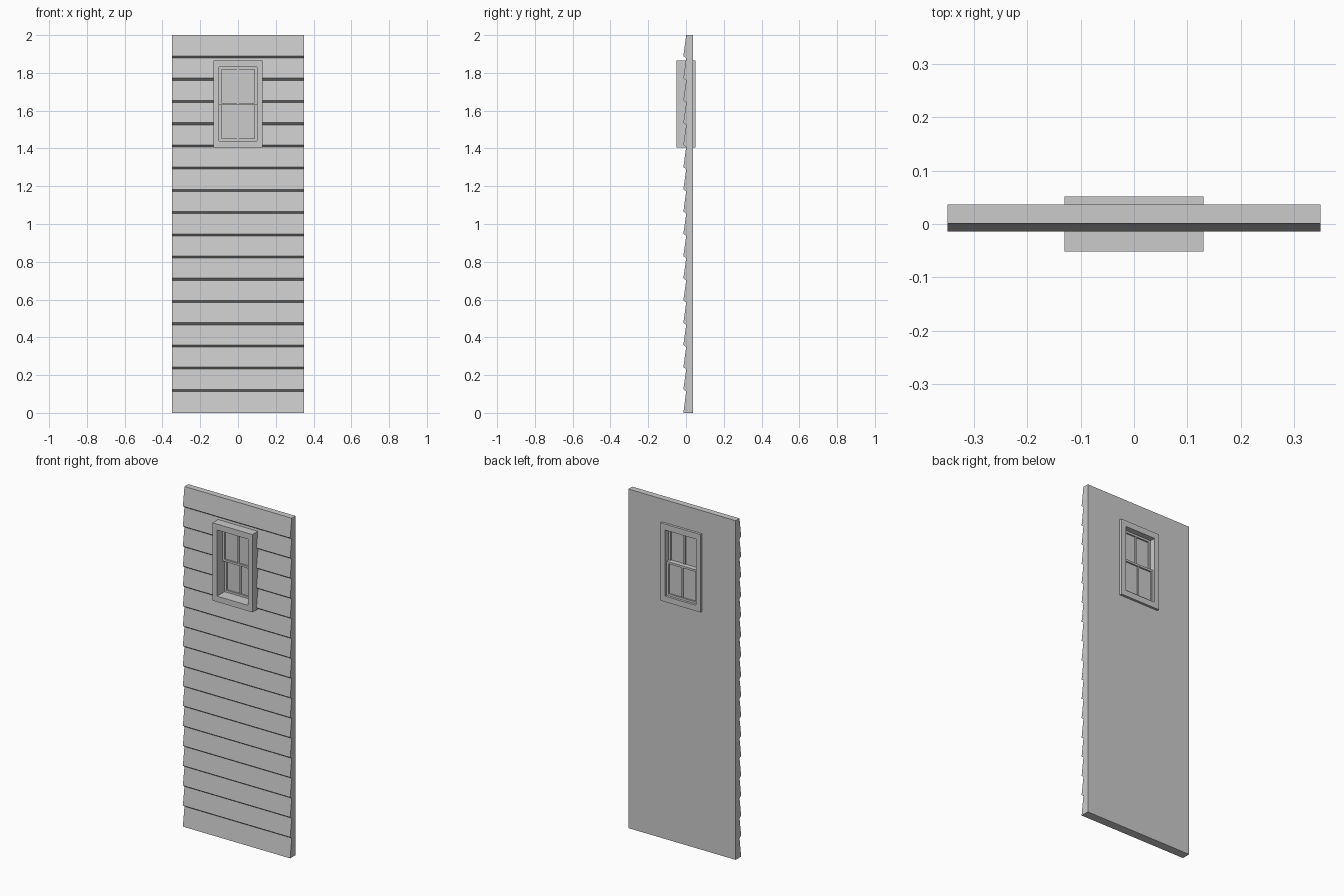
import bpy, bmesh

if "Cube" in bpy.data.objects:
    bpy.data.objects.remove(bpy.data.objects["Cube"])


def mesh_object(name, bm):
    bmesh.ops.recalc_face_normals(bm, faces=bm.faces)
    me = bpy.data.meshes.new(name)
    bm.to_mesh(me)
    bm.free()
    ob = bpy.data.objects.new(name, me)
    bpy.context.collection.objects.link(ob)
    return ob


def box(bm, x0, x1, y0, y1, z0, z1):
    v = bmesh.ops.create_cube(bm, size=1)["verts"]
    bmesh.ops.scale(bm, vec=(x1 - x0, y1 - y0, z1 - z0), verts=v)
    bmesh.ops.translate(bm, vec=((x0 + x1) / 2, (y0 + y1) / 2, (z0 + z1) / 2), verts=v)


def box_object(name, *dims):
    bm = bmesh.new()
    box(bm, *dims)
    return mesh_object(name, bm)


def ring_object(name, outer, inner, y0, y1):
    """Rectangular frame; outer and inner are (half width, bottom, top)."""
    bm = bmesh.new()
    loops = []
    for y in (y0, y1):
        for h, b, t in (outer, inner):
            loops.append([bm.verts.new((x, y, z)) for x, z in ((-h, b), (h, b), (h, t), (-h, t))])
    fo, fi, bo, bi = loops
    for a, b in ((fo, fi), (fi, bi), (bi, bo), (bo, fo)):
        for i in range(4):
            j = (i + 1) % 4
            bm.faces.new((a[i], a[j], b[j], b[i]))
    return mesh_object(name, bm)


# Clapboard wall: sawtooth profile extruded across the width
BOARDS, HALF_W, BACK, INNER, TIP = 17, 0.35, 0.037, 0.001, -0.014
pitch = 2.0 / BOARDS
profile = [(BACK, 2.0), (BACK, 0.0), (TIP, 0.0)]
for k in range(1, BOARDS):
    profile += [(INNER, k * pitch - 0.004), (TIP, k * pitch + 0.007)]
profile.append((INNER, 2.0))
bm = bmesh.new()
face = bm.faces.new([bm.verts.new((-HALF_W, y, z)) for y, z in profile])
ext = bmesh.ops.extrude_face_region(bm, geom=[face])
bmesh.ops.translate(bm, vec=(2 * HALF_W, 0, 0),
                    verts=[g for g in ext["geom"] if isinstance(g, bmesh.types.BMVert)])
wall = mesh_object("clapboard_wall", bm)

# Window opening through the wall
cutter = box_object("window_cutter", -0.115, 0.115, -0.2, 0.2, 1.423, 1.847)
cutter.hide_render = True
cutter.hide_viewport = True
cutter.display_type = 'WIRE'
cut = wall.modifiers.new("window_opening", 'BOOLEAN')
cut.operation = 'DIFFERENCE'
cut.solver = 'EXACT'
cut.object = cutter

# Window casing, standing out on both sides of the wall
ring_object("window_casing", (0.13, 1.406, 1.865), (0.10, 1.44, 1.83), -0.0515, 0.0515)


# Sliding sashes: frame, upright glazing bar and glass
def sash(name, y0, y1, z0, z1):
    w, ym = 0.012, (y0 + y1) / 2
    ring_object(name + "_frame", (0.10, z0, z1), (0.10 - w, z0 + w, z1 - w), y0, y1)
    box_object(name + "_bar", -0.005, 0.005, y0 + 0.003, y1 - 0.003, z0 + w, z1 - w)
    box_object(name + "_glass", -0.09, 0.09, ym - 0.001, ym + 0.001, z0 + 0.01, z1 - 0.01)


sash("upper_sash", -0.002, 0.018, 1.629, 1.83)
sash("lower_sash", 0.018, 0.038, 1.44, 1.641)
